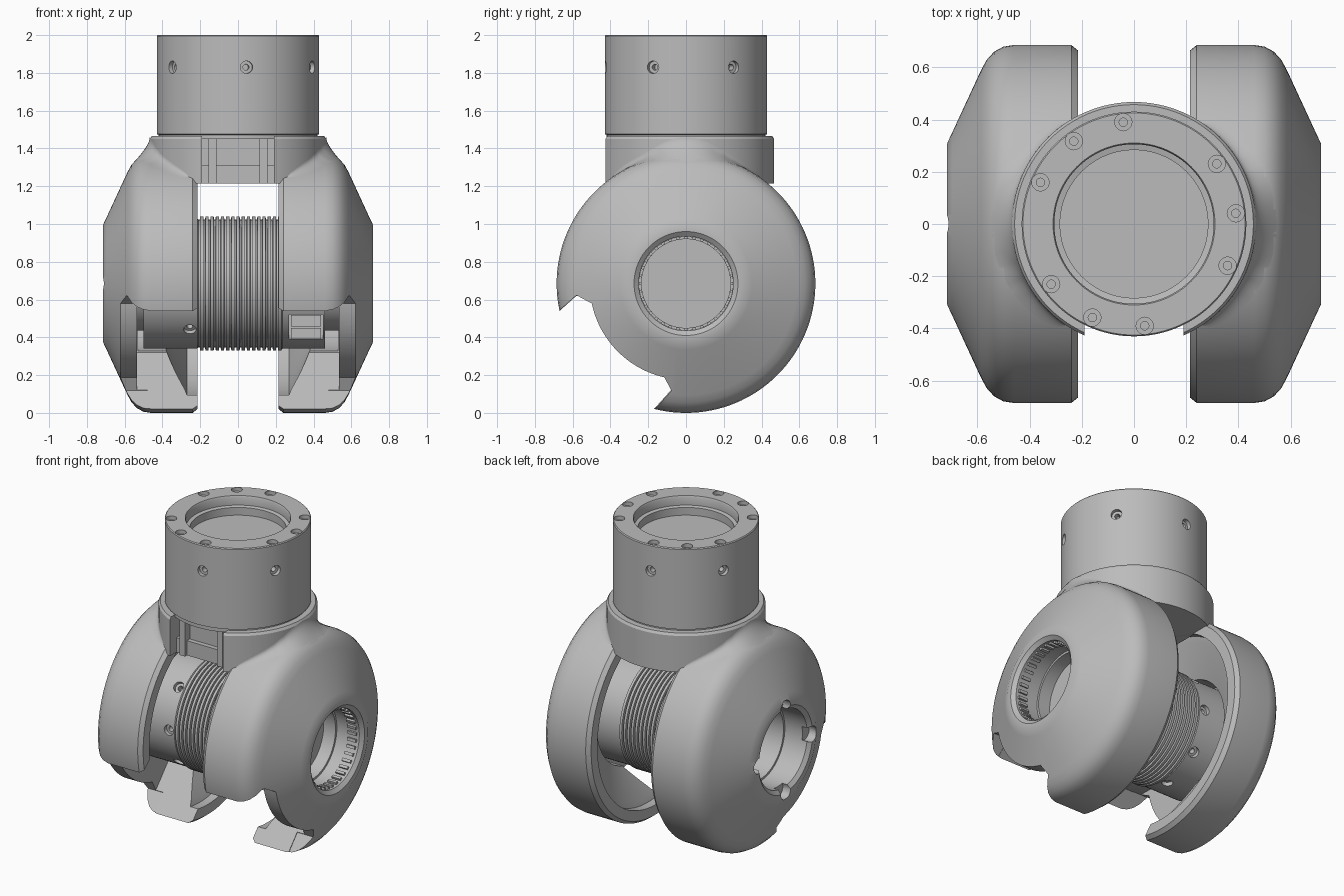
import bpy, bmesh, math
from mathutils import Matrix, Vector

if "Cube" in bpy.data.objects:
    bpy.data.objects.remove(bpy.data.objects["Cube"], do_unlink=True)

grey = bpy.data.materials.new("plain grey")
grey.use_nodes = True
grey.diffuse_color = (0.5, 0.5, 0.5, 1)
grey.node_tree.nodes["Principled BSDF"].inputs["Base Color"].default_value = (0.5, 0.5, 0.5, 1)

AXLE = Vector((0, 0, 0.685))
COLLAR = 0.467


def along_x(side):
    """Matrix that lays a turned part along the axle, pointing to one side."""
    return Matrix.Translation(AXLE) @ Matrix.Rotation(side * math.pi / 2, 4, 'Y')


def lathe(bm, profile, matrix=Matrix(), seg=96):
    """Turn (radius, height) points around z, then place the result."""
    rings = []
    for r, h in profile:
        if r == 0:
            rings.append([bm.verts.new(matrix @ Vector((0, 0, h)))] * seg)
        else:
            rings.append([bm.verts.new(matrix @ Vector((r * math.cos(math.tau * i / seg),
                          r * math.sin(math.tau * i / seg), h))) for i in range(seg)])
    if profile[0][0] > 0:
        rings.append(rings[0])
    for a, b in zip(rings, rings[1:]):
        for i in range(seg):
            j = (i + 1) % seg
            corners = list(dict.fromkeys((a[i], a[j], b[j], b[i])))
            bm.faces.new(corners)


def box(bm, lo, hi):
    lo, hi = Vector(lo), Vector(hi)
    m = Matrix.Translation((lo + hi) / 2) @ Matrix.Diagonal((*(hi - lo), 1))
    bmesh.ops.create_cube(bm, size=1, matrix=m)


def prism(outline, x0, x1):
    """Solid with a side outline of (y, z) points, running from x0 to x1."""
    bm = bmesh.new()
    ends = [[bm.verts.new((x, y, z)) for y, z in outline] for x in (x0, x1)]
    for end in ends:
        bm.faces.new(end)
    for i in range(len(outline)):
        bm.faces.new((ends[0][i - 1], ends[0][i], ends[1][i], ends[1][i - 1]))
    return bm


def screw_hole(bm, spot, direction):
    """Stepped screw hole cutter, pointing outwards from a surface."""
    m = Matrix.Translation(spot) @ direction.to_track_quat('Z', 'Y').to_matrix().to_4x4()
    lathe(bm, [(0, 0.05), (0.033, 0.05), (0.033, -0.025), (0.016, -0.025),
               (0.016, -0.06), (0, -0.06)], m, 20)


def finish(bm, name):
    bmesh.ops.recalc_face_normals(bm, faces=bm.faces)
    mesh = bpy.data.meshes.new(name)
    bm.to_mesh(mesh)
    bm.free()
    mesh.materials.append(grey)
    obj = bpy.data.objects.new(name, mesh)
    bpy.context.collection.objects.link(obj)
    return obj


def activate(obj):
    bpy.ops.object.select_all(action='DESELECT')
    bpy.context.view_layer.objects.active = obj
    obj.select_set(True)


def combine(obj, bm, operation='DIFFERENCE'):
    """Apply a boolean with a temporary tool."""
    tool = finish(bm, "tool")
    mod = obj.modifiers.new("cut", 'BOOLEAN')
    mod.object, mod.operation, mod.solver = tool, operation, 'EXACT'
    activate(obj)
    bpy.ops.object.modifier_apply(modifier=mod.name)
    bpy.data.objects.remove(tool, do_unlink=True)


def smooth(obj, angle=32):
    activate(obj)
    bpy.ops.object.shade_smooth_by_angle(angle=math.radians(angle))


# Round housing with a bowl inside and a bore through its face
shell = [(0.665, 0.215), (0.685, 0.24), (0.685, 0.46), (0.679, 0.5), (0.66, 0.535),
         (0.63, 0.563), (0.59, 0.585), (0.35, 0.696), (0.31, 0.715)]
inside = [(0.275, 0.715), (0.25, 0.695), (0.25, 0.53), (0.37, 0.53), (0.37, 0.38),
          (0.57, 0.28), (0.6, 0.27), (0.6, 0.215)]
bm = bmesh.new()
lathe(bm, shell + inside, along_x(1), 128)
left_housing = finish(bm, "left_housing")

# Opening in the lower front: deep behind, shallower through the outer wall
deep_cut = [(-0.95, 0.3), (-0.68, 0.53), (-0.58, 0.62), (0.1, 0.6), (0.1, 0.32),
            (-0.08, 0.12), (-0.17, 0.02), (-0.37, -0.2), (-0.95, -0.2)]
wall_cut = [(-0.95, 0.31), (-0.68, 0.533), (-0.58, 0.623)]
for i in range(25):
    a = math.radians(192 + i * 65 / 24)
    wall_cut.append((0.51 * math.cos(a), AXLE.z + 0.51 * math.sin(a)))
wall_cut += [(-0.077, 0.118), (-0.167, 0.017), (-0.36, -0.21), (-0.96, -0.21)]
combine(left_housing, prism(deep_cut, 0.15, 0.534))
combine(left_housing, prism(wall_cut, 0.48, 0.85))

# Right housing mirrors the left one and adds four round reliefs at its bore
bm = bmesh.new()
bm.from_mesh(left_housing.data)
for v in bm.verts:
    v.co.x *= -1
right_housing = finish(bm, "right_housing")
bm = bmesh.new()
for i in range(4):
    a = i * math.pi / 2
    m = along_x(-1) @ Matrix.Translation((0.27 * math.cos(a), 0.27 * math.sin(a), 0))
    lathe(bm, [(0, 0.66), (0.05, 0.66), (0.05, 0.8), (0, 0.8)], m, 24)
combine(right_housing, bm)

# Collar, cleared over the bowls and recessed at the front
bm = bmesh.new()
lathe(bm, [(0, 1.215), (COLLAR, 1.215), (COLLAR, 1.45), (0.457, 1.465), (0, 1.465)])
collar = finish(bm, "collar")
for side in (-1, 1):
    bm = bmesh.new()
    lathe(bm, [(0, 0.225), (0.603, 0.225), (0.603, 0.275), (0.575, 0.285), (0.3, 0.42),
               (0, 0.42)], along_x(side))
    combine(collar, bm)
bm = bmesh.new()
box(bm, (-0.19, -0.7, 1.1), (0.19, -0.33, 1.6))
combine(collar, bm)
for part in (left_housing, right_housing, collar):
    smooth(part)


def housing_top(r, angle):
    """Height of the housing surface above a point around the collar."""
    x, y = r * math.cos(angle), r * math.sin(angle)
    for (r0, x0), (r1, x1) in zip(shell, shell[1:]):
        if x0 <= x <= x1:
            radius = r0 + (r1 - r0) * (x - x0) / (x1 - x0)
            return AXLE.z + math.sqrt(radius ** 2 - y ** 2)


# Curved fillets that blend the collar into the housings
bm = bmesh.new()
for side in (-1, 1):
    rows = []
    for i in range(45):
        turn = i / 22 - 1
        a = math.radians(56 * turn)
        width = 0.004 + 0.076 * math.sqrt(math.cos(turn * math.pi / 2) + 1e-6)
        foot = COLLAR + width
        z = housing_top(foot, a)
        bend = z - width * (housing_top(foot + 0.03, a) - housing_top(foot - 0.03, a)) / 0.06
        row = []
        for k in range(9):
            t = k / 8
            r = COLLAR + width * t * t
            h = (1 - t) ** 2 * (bend + width / 2) + 2 * t * (1 - t) * bend + t * t * z
            row.append(bm.verts.new((side * r * math.cos(a), r * math.sin(a), h)))
        rows.append(row)
    for p, q in zip(rows, rows[1:]):
        for k in range(8):
            bm.faces.new((p[k], p[k + 1], q[k + 1], q[k]))
smooth(finish(bm, "collar_fillets"), 60)

# Ribs inside the collar recess
bm = bmesh.new()
for x in (-0.135, 0.135):
    box(bm, (x - 0.02, -0.38, 1.215), (x + 0.02, -0.3, 1.47))
box(bm, (-0.19, -0.36, 1.215), (0.19, -0.3, 1.31))
finish(bm, "recess_ribs")

# Neck: tube with a stepped mouth
bm = bmesh.new()
lathe(bm, [(0, 1.45), (0.42, 1.45), (0.42, 1.472), (0.43, 1.476), (0.43, 1.994), (0.425, 2),
           (0.31, 2), (0.305, 1.99), (0.305, 1.94), (0.283, 1.935), (0.283, 1.885),
           (0, 1.885)], seg=128)
neck = finish(bm, "neck")
bm = bmesh.new()
for i in range(12):
    a = math.radians(6 + 30 * i)
    out = Vector((math.cos(a), math.sin(a), 0))
    if i % 4 != 2:
        screw_hole(bm, out * 0.392 + Vector((0, 0, 2)), Vector((0, 0, 1)))
    if i % 2:
        screw_hole(bm, out * 0.43 + Vector((0, 0, 1.83)), out)
combine(neck, bm)
smooth(neck)

# Drum on the axle, ribbed in the middle, with hollow hubs at both ends
profile = [(0, -0.25), (0.235, -0.25), (0.235, -0.535), (0.249, -0.535), (0.249, -0.5),
           (0.345, -0.5), (0.345, -0.215)]
for i in range(16):
    x = -0.21 + i * 0.0275
    profile += [(0.338, x), (0.338, x + 0.008), (0.355, x + 0.01), (0.355, x + 0.0265)]
profile += [(0.345, 0.235), (0.345, 0.46), (0.249, 0.46), (0.249, 0.535), (0.235, 0.535),
            (0.235, 0.45), (0, 0.45)]
bm = bmesh.new()
lathe(bm, profile, along_x(1))
drum = finish(bm, "drum")
bm = bmesh.new()
for i in range(8):
    a = i * math.pi / 4
    out = Vector((0, math.cos(a), math.sin(a)))
    screw_hole(bm, AXLE + out * 0.345 + Vector((-0.255, 0, 0)), out)
box(bm, (0.27, -0.5, 0.385), (0.45, -0.18, 0.52))
combine(drum, bm)
smooth(drum)

# Plates in the drum pocket
bm = bmesh.new()
for z in (0.39, 0.458):
    box(bm, (0.28, -0.19, z), (0.44, -0.175, z + 0.06))
finish(bm, "pocket_plates")

# Toothed ring inside the left-hand bore
bm = bmesh.new()
for i in range(36):
    start = len(bm.verts)
    box(bm, (0.62, -0.009, 0.236), (0.68, 0.009, 0.256))
    bm.verts.ensure_lookup_table()
    turn = Matrix.Translation(AXLE) @ Matrix.Rotation(math.tau * i / 36, 4, 'X')
    bmesh.ops.transform(bm, matrix=turn, verts=bm.verts[start:])
finish(bm, "bore_teeth")
